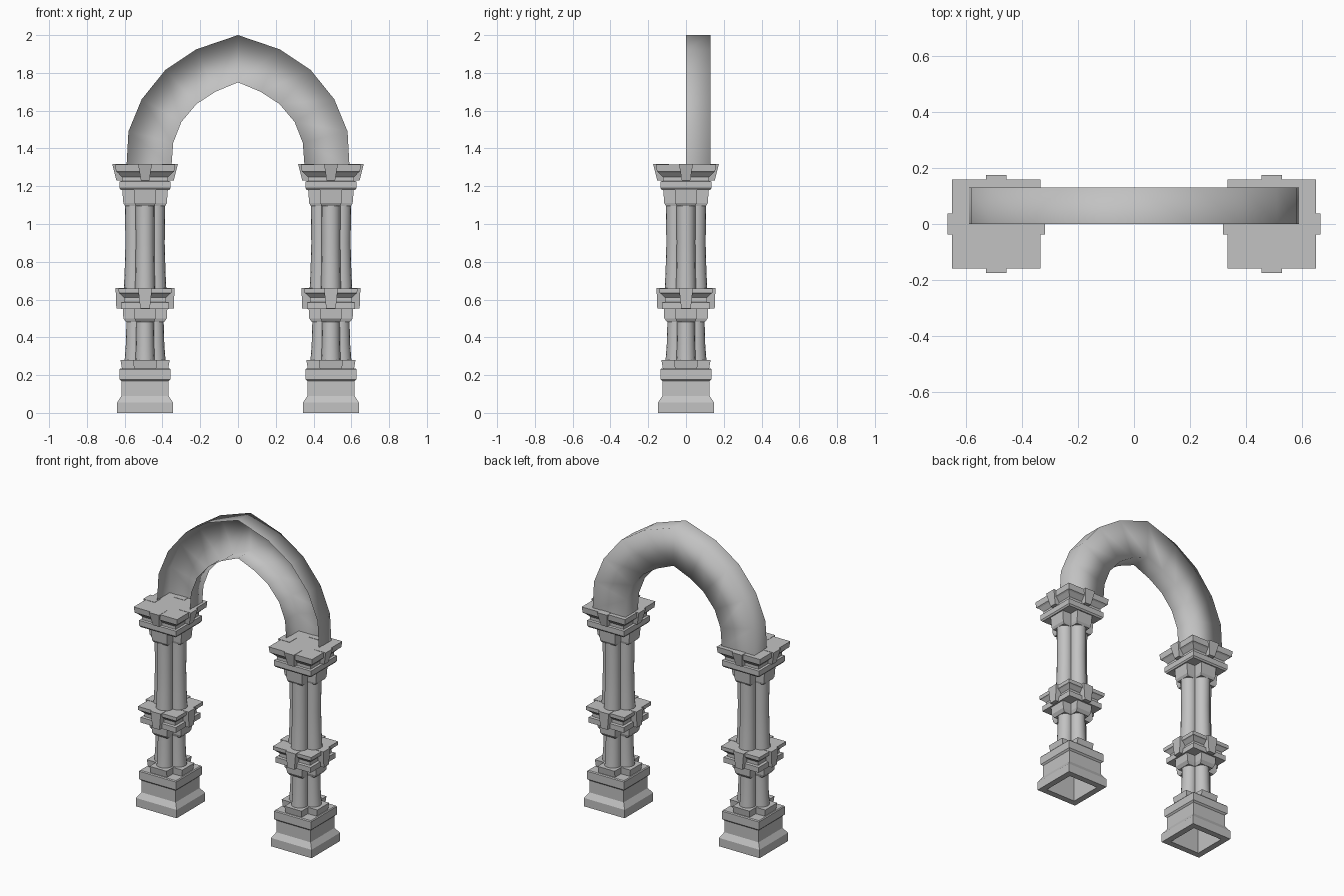
import bpy, bmesh, math

cube = bpy.data.objects.get("Cube")
if cube:
    bpy.data.objects.remove(cube, do_unlink=True)

stone = bpy.data.materials.new("grey_stone")
stone.use_nodes = True
GREY = (0.54, 0.54, 0.54, 1)
stone.diffuse_color = GREY
stone.node_tree.nodes["Principled BSDF"].inputs["Base Color"].default_value = GREY


def make_object(name, bm, smooth_angle=0):
    bmesh.ops.recalc_face_normals(bm, faces=bm.faces[:])
    mesh = bpy.data.meshes.new(name)
    bm.to_mesh(mesh)
    bm.free()
    obj = bpy.data.objects.new(name, mesh)
    mesh.materials.append(stone)
    bpy.context.collection.objects.link(obj)
    if smooth_angle:
        bpy.ops.object.select_all(action="DESELECT")
        obj.select_set(True)
        bpy.context.view_layer.objects.active = obj
        bpy.ops.object.shade_smooth_by_angle(angle=math.radians(smooth_angle))
    return obj


def loft(bm, plan, profile):
    """Stack a unit plan outline at each (half width, height) of the profile."""
    rings = [[bm.verts.new((x * h, y * h, z)) for x, y in plan] for h, z in profile]
    n = len(plan)
    for low, high in zip(rings, rings[1:]):
        for i in range(n):
            j = (i + 1) % n
            bm.faces.new((low[i], low[j], high[j], high[i]))
    bm.faces.new(rings[-1])
    bm.faces.new(rings[0][::-1])


def four_way(points):
    """Repeat outline points around the four quarters."""
    out = []
    for _ in range(4):
        out += points
        points = [(-y, x) for x, y in points]
    return out


ARM = 0.48
SQUARE = four_way([(1, 1)])
CROSS = four_way([(1, ARM), (ARM, ARM), (ARM, 1)])


def solid(name, x, plan, profile):
    bm = bmesh.new()
    loft(bm, plan, profile)
    make_object(name, bm).location.x = x


def shaft(name, x, profile):
    # Four overlapping round lobes
    bm = bmesh.new()
    for k in range(4):
        a = k * math.pi / 2
        lobe = [(0.53 * math.cos(a) + 0.47 * math.cos(t * math.pi / 8),
                 0.53 * math.sin(a) + 0.47 * math.sin(t * math.pi / 8)) for t in range(16)]
        loft(bm, lobe, profile)
    make_object(name, bm, smooth_angle=35).location.x = x


def keystones(name, x, low, high, inner=0.09):
    # Wedge blocks on all four sides; low and high are (reach, half width, height)
    bm = bmesh.new()
    for k in range(4):
        c, s = round(math.cos(k * math.pi / 2)), round(math.sin(k * math.pi / 2))
        rings = []
        for reach, w, z in (low, high):
            corners = [(inner, -w), (reach, -w), (reach, w), (inner, w)]
            rings.append([bm.verts.new((u * c - v * s, u * s + v * c, z)) for u, v in corners])
        bm.faces.new(rings[0])
        bm.faces.new(rings[1])
        for i in range(4):
            j = (i + 1) % 4
            bm.faces.new((rings[0][i], rings[0][j], rings[1][j], rings[1][i]))
    make_object(name, bm).location.x = x


for side, x in (("left", 0.492), ("right", -0.492)):
    # Pedestal with a flat rim around a hollow underside
    solid(side + "_pedestal", x, SQUARE,
          [(0.108, 0.165), (0.108, 0), (0.148, 0), (0.148, 0.055), (0.125, 0.09),
           (0.125, 0.168), (0.135, 0.178), (0.135, 0.23), (0.13, 0.236)])
    solid(side + "_shaft_foot", x, CROSS, [(0.122, 0.23), (0.13, 0.28)])

    # Clustered shafts
    shaft(side + "_lower_shaft", x, [(0.109, 0.27), (0.102, 0.36), (0.098, 0.5)])
    shaft(side + "_upper_shaft", x, [(0.113, 0.65), (0.108, 0.75), (0.104, 0.9), (0.107, 1.12)])

    # Middle band
    solid(side + "_band_bell", x, CROSS, [(0.1, 0.48), (0.115, 0.5), (0.118, 0.556)])
    solid(side + "_band_moulding", x, SQUARE,
          [(0.128, 0.55), (0.128, 0.585), (0.112, 0.588), (0.112, 0.61),
           (0.132, 0.63), (0.139, 0.634), (0.14, 0.658)])
    keystones(side + "_band_keystones", x, (0.152, 0.025, 0.552), (0.156, 0.037, 0.66))

    # Capital
    solid(side + "_capital_bell", x, CROSS, [(0.106, 1.095), (0.115, 1.11), (0.121, 1.185)])
    solid(side + "_capital_moulding", x, SQUARE,
          [(0.128, 1.18), (0.135, 1.19), (0.135, 1.225), (0.122, 1.228), (0.122, 1.248),
           (0.145, 1.272), (0.154, 1.278), (0.158, 1.316)])
    keystones(side + "_capital_keystones", x, (0.152, 0.022, 1.23), (0.174, 0.037, 1.318))

# Pointed arch on the back half of the capitals: a channel open at the front
outer = [(0.59, 1.31), (0.58, 1.49), (0.51, 1.66), (0.385, 1.815), (0.22, 1.925), (0, 2)]
inner = [(0.352, 1.31), (0.343, 1.43), (0.3, 1.54), (0.22, 1.635), (0.12, 1.7), (0, 1.75)]


def full(half):
    return half + [(-x, z) for x, z in half[-2::-1]]


bm = bmesh.new()
sections = []
for (ox, oz), (ix, iz) in zip(full(outer), full(inner)):
    corners = [(ox, 0, oz), (ox, 0.13, oz), (ix, 0.13, iz), (ix, 0, iz)]
    sections.append([bm.verts.new(p) for p in corners])
for a, b in zip(sections, sections[1:]):
    for i in range(3):
        bm.faces.new((a[i], a[i + 1], b[i + 1], b[i]))
make_object("arch", bm, smooth_angle=180)
